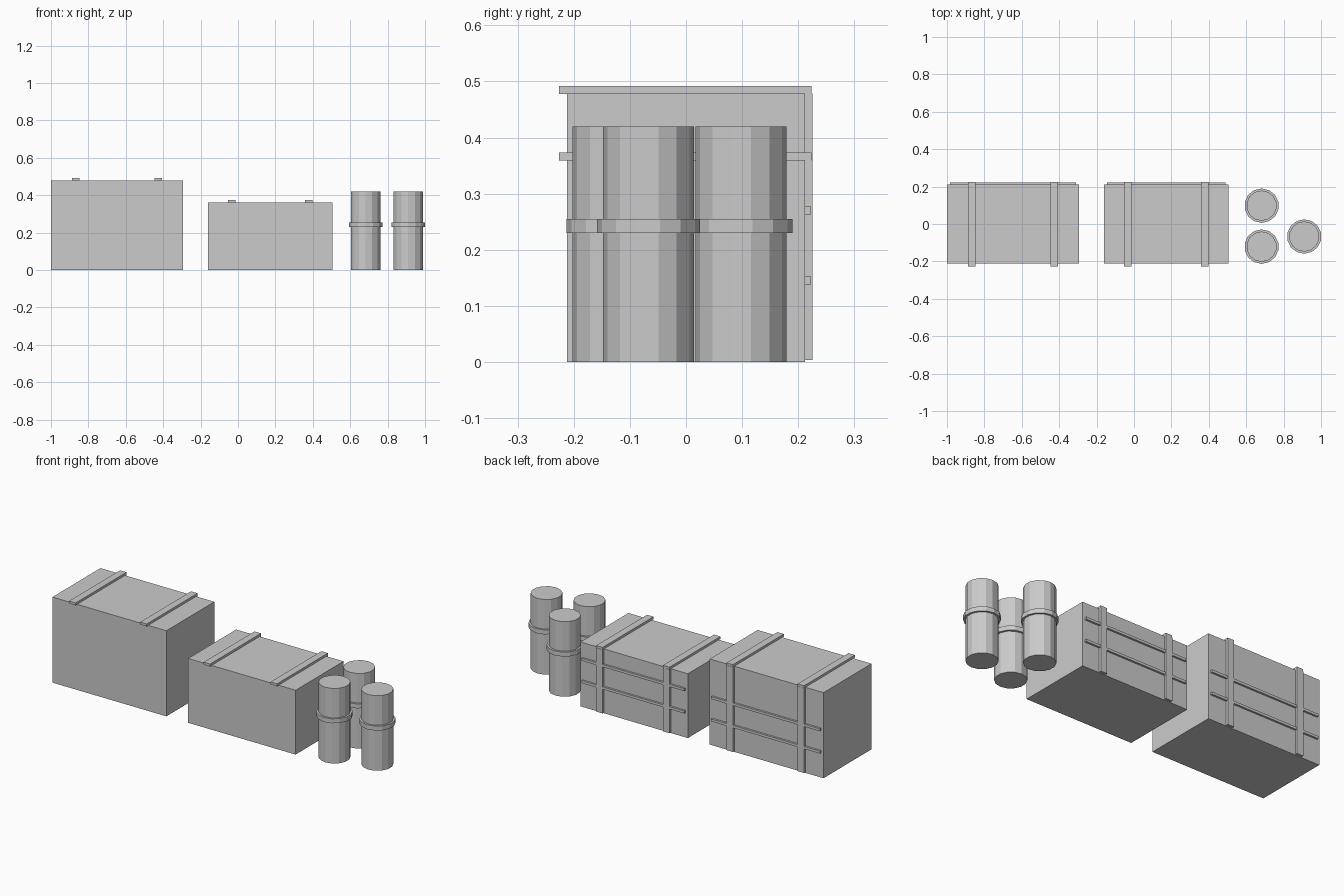
import bpy

if "Cube" in bpy.data.objects:
    bpy.data.objects.remove(bpy.data.objects["Cube"])

grey = bpy.data.materials.new("plain_grey")
grey.diffuse_color = (0.6, 0.6, 0.6, 1)
grey.use_nodes = True
grey.node_tree.nodes["Principled BSDF"].inputs["Base Color"].default_value = grey.diffuse_color


def finish(name):
    obj = bpy.context.object
    obj.name = name
    obj.data.materials.append(grey)
    return obj


def box(name, x, y, z):
    """Box from (min, max) ranges on each axis."""
    bpy.ops.mesh.primitive_cube_add(size=1, location=[sum(r) / 2 for r in (x, y, z)])
    obj = finish(name)
    obj.scale = [r[1] - r[0] for r in (x, y, z)]
    bpy.ops.object.transform_apply(location=False, rotation=False, scale=True)


def drum(name, x, y, radius, z0, z1):
    bpy.ops.mesh.primitive_cylinder_add(vertices=14, radius=radius, depth=z1 - z0,
                                        location=(x, y, (z0 + z1) / 2))
    finish(name)


def crate(name, x0, x1, height, strap_offset):
    mid = (x0 + x1) / 2
    box(name + "_body", (x0, x1), (-0.212, 0.212), (0, height))
    # straps over the top and down the back
    for side, sx in (("left", mid - strap_offset), ("right", mid + strap_offset)):
        xs = (sx - 0.02, sx + 0.02)
        box(f"{name}_top_strap_{side}", xs, (-0.226, 0.224), (height - 0.001, height + 0.013))
        box(f"{name}_back_strap_{side}", xs, (0.210, 0.225), (0.004, height))
    # thin rails across the back
    for level, z in (("lower", 0.145), ("upper", 0.27)):
        box(f"{name}_back_rail_{level}", (x0 + 0.015, x1 - 0.015), (0.211, 0.223),
            (z - 0.007, z + 0.007))


crate("large_crate", -1.0, -0.295, 0.479, 0.22)
crate("small_crate", -0.16, 0.505, 0.36, 0.207)

# three canisters, each with a raised band
for i, (x, y) in enumerate([(0.682, 0.098), (0.682, -0.121), (0.910, -0.067)], 1):
    drum(f"canister_{i}", x, y, 0.081, 0, 0.42)
    drum(f"canister_band_{i}", x, y, 0.092, 0.23, 0.255)
